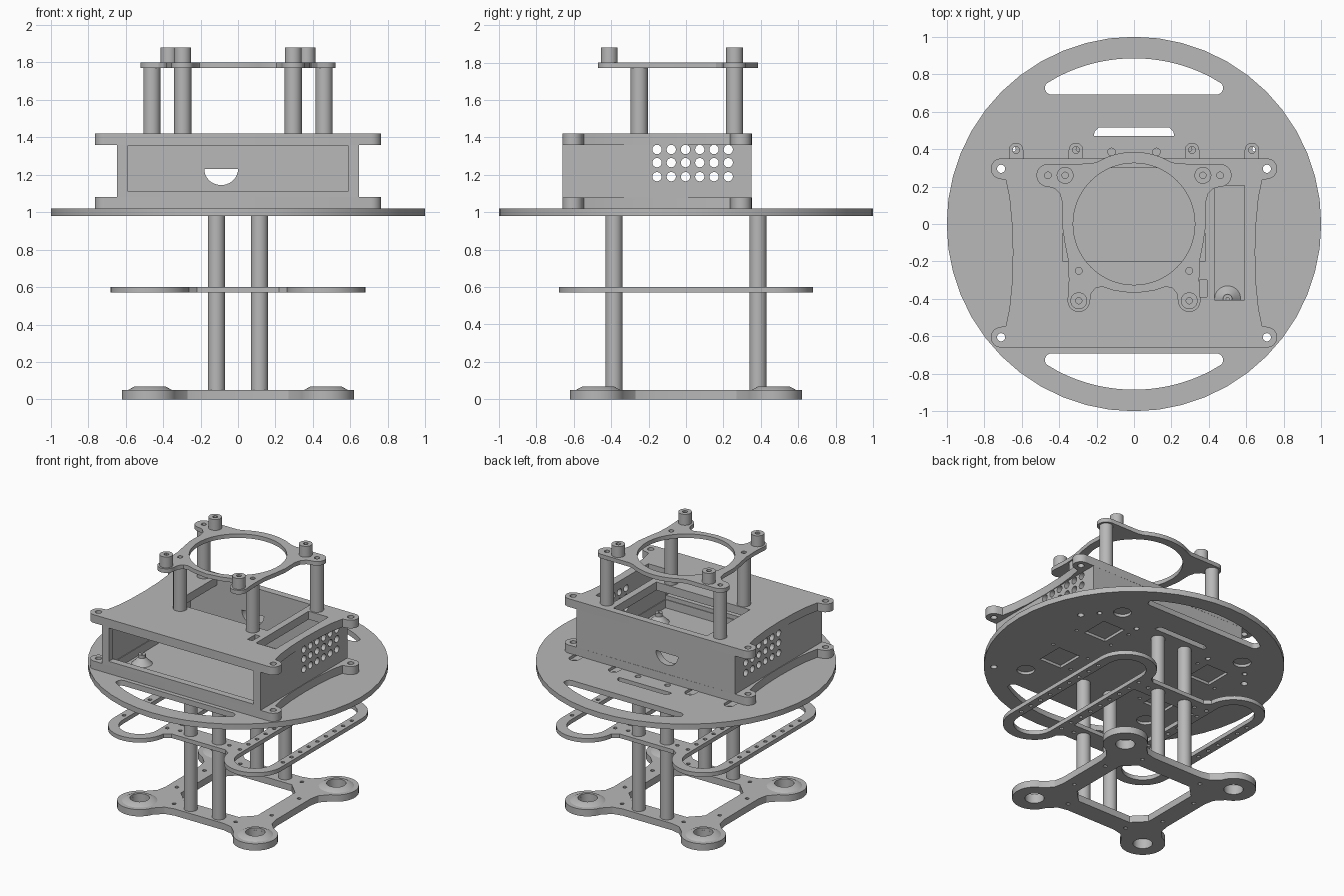
import bpy, bmesh, math
from mathutils import Matrix, Vector

if "Cube" in bpy.data.objects:
    bpy.data.objects.remove(bpy.data.objects["Cube"])

grey = bpy.data.materials.new("grey plastic")
grey.diffuse_color = (0.48, 0.48, 0.48, 1)
grey.use_nodes = True
grey.node_tree.nodes["Principled BSDF"].inputs["Base Color"].default_value = grey.diffuse_color

FLAT = Matrix.Identity(4)
FACE_Y = Matrix(((1, 0, 0, 0), (0, 0, 1, 0), (0, 1, 0, 0), (0, 0, 0, 1)))  # profile in x, z
FACE_X = Matrix(((0, 0, 1, 0), (1, 0, 0, 0), (0, 1, 0, 0), (0, 0, 0, 1)))  # profile in y, z


def finish(name, mesh):
    ob = bpy.data.objects.new(name, mesh)
    bpy.context.collection.objects.link(ob)
    mesh.materials.clear()
    mesh.materials.append(grey)
    bpy.ops.object.select_all(action='DESELECT')
    ob.select_set(True)
    bpy.context.view_layer.objects.active = ob
    bpy.ops.object.shade_smooth_by_angle(angle=math.radians(30))
    return ob


def plate(name, loops, lo, hi, frame=FLAT):
    """Flat sheet: first loop is the outline, the others are holes."""
    cu = bpy.data.curves.new(name, 'CURVE')
    cu.dimensions, cu.fill_mode, cu.extrude = '2D', 'BOTH', (hi - lo) / 2
    for loop in loops:
        sp = cu.splines.new('POLY')
        sp.points.add(len(loop) - 1)
        for p, (x, y) in zip(sp.points, loop):
            p.co = (x, y, 0, 1)
        sp.use_cyclic_u = True
    tmp = bpy.data.objects.new("tmp", cu)
    bpy.context.collection.objects.link(tmp)
    dg = bpy.context.evaluated_depsgraph_get()
    mesh = bpy.data.meshes.new_from_object(tmp.evaluated_get(dg))
    bpy.data.objects.remove(tmp)
    mesh.transform(frame @ Matrix.Translation((0, 0, (lo + hi) / 2)))
    bm = bmesh.new()
    bm.from_mesh(mesh)
    bmesh.ops.remove_doubles(bm, verts=bm.verts, dist=1e-5)
    bmesh.ops.recalc_face_normals(bm, faces=bm.faces)
    bm.to_mesh(mesh)
    bm.free()
    return finish(name, mesh)


def lathe(name, profile, x, y, n=32):
    """Spin a closed (radius, z) profile round a vertical axis."""
    bm = bmesh.new()
    rings = [[bm.verts.new((x + r * math.cos(k * math.tau / n), y + r * math.sin(k * math.tau / n), z))
              for k in range(n)] for r, z in profile]
    for a, b in zip(rings, rings[1:] + rings[:1]):
        for k in range(n):
            bm.faces.new((a[k], a[(k + 1) % n], b[(k + 1) % n], b[k]))
    bmesh.ops.recalc_face_normals(bm, faces=bm.faces)
    mesh = bpy.data.meshes.new(name)
    bm.to_mesh(mesh)
    bm.free()
    return finish(name, mesh)


def arc(x, y, r, a0, a1, n=12):
    return [(x + r * math.cos(math.radians(a0 + (a1 - a0) * k / n)),
             y + r * math.sin(math.radians(a0 + (a1 - a0) * k / n))) for k in range(n + 1)]


def circle(x, y, r, n=20):
    return arc(x, y, r, 0, 360, n)[:-1]


def rect(x0, y0, x1, y1):
    return [(x0, y0), (x1, y0), (x1, y1), (x0, y1)]


def stadium(x, y0, y1, r):
    return arc(x, y1, r, 0, 180) + arc(x, y0, r, 180, 360)


def mirror_x(half):
    """Close a right-hand half outline by reflecting it."""
    return half + [(-x, y) for x, y in reversed(half) if x > 1e-6]


def corners(x, y):
    return [(sx * x, sy * y) for sx in (1, -1) for sy in (1, -1)]


# Base plate with four round feet
quarter = [(.2, -.45), (.27, -.465)] + arc(.47, -.47, .15, -160, 70, 24) + [(.465, -.27), (.45, -.2)]
outline = []
for k in range(4):
    c, s = math.cos(k * math.pi / 2), math.sin(k * math.pi / 2)
    outline += [(c * x - s * y, s * x + c * y) for x, y in quarter]
o, i = .31, .22
opening = [(o, i), (i, o), (-i, o), (-o, i), (-o, -i), (-i, -o), (i, -o), (o, -i)]
feet = [circle(x, y, .065) for x, y in corners(.47, .47)]
screws = [circle(x, y, .014, 10) for x, y in corners(.25, .385) + corners(.385, .16)]
plate("base_plate", [outline, opening] + feet + screws, 0, .05)
for x, y in corners(.47, .47):
    lathe("foot_collar", [(.065, .05), (.118, .05), (.085, .068), (.065, .068)], x, y)

# Lower posts
for x, y in corners(.115, .385):
    plate("lower_post", [circle(x, y, .046, 32)], .05, .98)

# Middle rack: two long loops joined by crossbars
right = [(0, .46), (.22, .46), (.262, .49)] + arc(.47, .47, .21, 170, 0, 20)
right += [(x, -y) for x, y in reversed(right)]
holes = [rect(-.26, -.31, .26, .31)]
for s in (1, -1):
    holes.append(stadium(s * .47, -.47, .47, .14))
    for k in range(-4, 5):
        holes.append(circle(s * .645, k * .1, .014, 8))
        holes.append(circle(s * .295, k * .1, .014, 8))
for x, y in corners(.2, .385):
    holes.append(circle(x, y, .014, 8))
plate("middle_rack", [mirror_x(right), *holes], .57, .6)

# Round deck: two layers, lower one with shallow recesses
a = 31
crescent = arc(0, 0, .885, 90, 60, 10)[:-1] + [(.46, .755)] + arc(.44, .727, .036, 30, -90, 6)
crescent = mirror_x(crescent)
flip = [(x, -y) for x, y in crescent]
slot = [(-.215, .47), (.215, .47), (.21, .495), (.19, .515), (-.19, .515), (-.21, .495)]
through = [crescent, flip, slot]
for s in (1, -1):
    through += [circle(s * .71, .295, .022), circle(s * .71, -.605, .022), circle(s * .12, .385, .02)]
recesses = [circle(x, y, .06) for x, y in corners(.52, .5)]
for x, y in corners(.45, .23):
    recesses.append(rect(x - .09, y - .1, x + .09, y + .1))
recesses += [circle(x, y, .012, 8) for x, y in corners(.3, .12) + corners(.3, .3) + corners(.6, .12)]
tabs = [stadium(s * x, .3, .395, .036) for s in (1, -1) for x in (.31, .63)]
pins = [circle(s * x, .395, .018, 12) for s in (1, -1) for x in (.31, .63)]
disc = circle(0, 0, 1, 48)
plate("deck_lower_layer", [disc] + through + recesses + pins, .98, 1.0)
plate("deck_upper_layer", [disc] + through + tabs, 1.0, 1.02)

# Housing: flanged floor and lid with four eared corners
half = [(0, .352), (.71, .35)] + arc(.71, .295, .055, 80, -80, 10)
half += [(.685, .235), (.665, .14), (.652, 0), (.647, -.15), (.652, -.32), (.665, -.45), (.685, -.545)]
half += arc(.71, -.605, .055, 80, -90, 10) + [(0, -.66)]
eared = mirror_x(half)
ears = [circle(s * .71, y, .022) for s in (1, -1) for y in (.295, -.605)]
plate("housing_floor_flange", [eared, rect(-.59, -.605, .59, .3)] + ears, 1.02, 1.08)
plate("housing_lid", [eared, rect(-.38, -.2, .38, .3), rect(.43, -.405, .59, .205),
                      rect(.35, -.39, .39, -.3)] + ears, 1.36, 1.42)

# Housing walls
plate("housing_front", [rect(-.645, 1.08, .645, 1.36), rect(-.588, 1.11, .588, 1.355)],
      -.66, -.61, FACE_Y)
moon = [(-.09 + .09 * x, 1.23 + .085 * y) for x, y in arc(0, 0, 1, 180, 360, 18)]
plate("housing_back", [rect(-.645, 1.08, .645, 1.36), moon], .3, .35, FACE_Y)
vents = [circle(-.155 + .0762 * k, z, .025, 16) for k in range(6) for z in (1.19, 1.265, 1.335)]
for lo, hi in ((.595, .645), (-.645, -.595)):
    plate("housing_side", [rect(-.61, 1.08, .3, 1.36)] + vents, lo, hi, FACE_X)

# Small standoffs inside the housing
for s in (1, -1):
    lathe("inner_standoff", [(.008, 1.02), (.07, 1.02), (.045, 1.045), (.025, 1.065),
                             (.025, 1.09), (.008, 1.09)], s * .5, -.4, 20)

# Upper posts
mounts = [(s * x, y) for s in (1, -1) for x, y in ((.46, .26), (.295, -.25))]
for x, y in mounts:
    plate("upper_post", [circle(x, y, .046, 32)], 1.42, 1.77)

# Top ring bracket
half = arc(0, 0, .385, 90, 60, 8) + [(.23, .322)] + arc(.46, .26, .061, 90, -90)
half += [(.425, .19), (.395, .16), (.382, .11), (.385, 0), (.37, -.1), (.352, -.19), (.348, -.3)]
half += arc(.295, -.41, .06, 0, -180) + [(.228, -.37), (.205, -.342), (.17, -.335), (.11, -.355), (0, -.37)]
plate("ring_bracket", [mirror_x(half), circle(0, 0, .325, 64)]
      + [circle(x, y, .018, 12) for x, y in mounts], 1.77, 1.8)

# Bosses on the bracket
for s in (1, -1):
    for x, y in ((.368, .26), (.295, -.41)):
        plate("bracket_boss", [circle(s * x, y, .045, 32), circle(s * x, y, .017, 12)], 1.8, 1.88)
